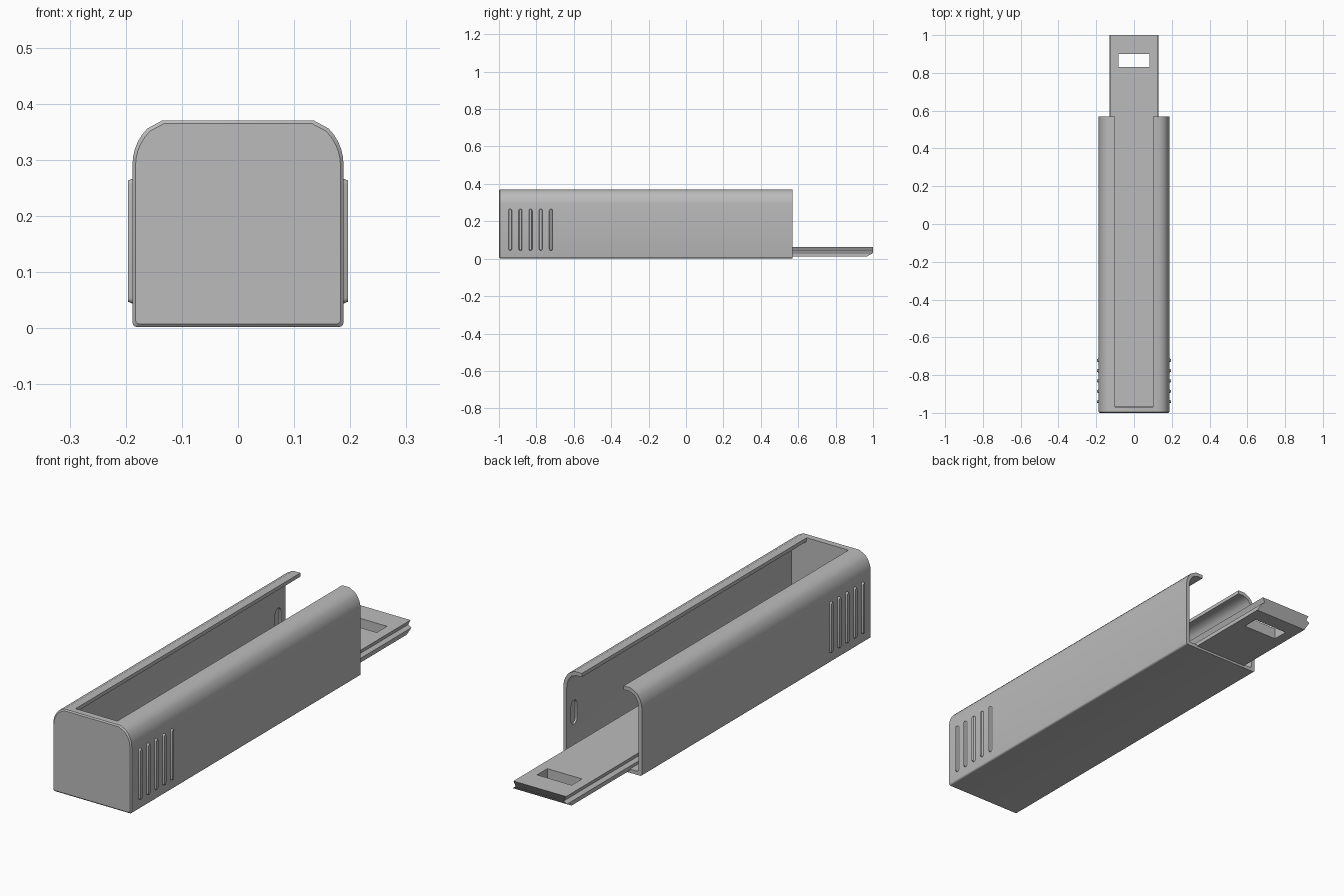
import bpy, bmesh, math

if "Cube" in bpy.data.objects:
    bpy.data.objects.remove(bpy.data.objects["Cube"])

grey = bpy.data.materials.new("light_grey")
grey.diffuse_color = (0.5, 0.5, 0.5, 1)
grey.use_nodes = True
grey.node_tree.nodes["Principled BSDF"].inputs["Base Color"].default_value = grey.diffuse_color


def finish(name, bm):
    bmesh.ops.recalc_face_normals(bm, faces=bm.faces)
    me = bpy.data.meshes.new(name)
    bm.to_mesh(me)
    bm.free()
    me.materials.append(grey)
    ob = bpy.data.objects.new(name, me)
    bpy.context.collection.objects.link(ob)
    return ob


def loft(name, rings):
    """Join closed rings of 3D points and cap both ends."""
    bm = bmesh.new()
    loops = [[bm.verts.new(p) for p in r] for r in rings]
    n = len(loops[0])
    for a, b in zip(loops, loops[1:]):
        for i in range(n):
            bm.faces.new((a[i], a[(i + 1) % n], b[(i + 1) % n], b[i]))
    bm.faces.new(loops[0])
    bm.faces.new(loops[-1])
    return finish(name, bm)


def box(name, x0, x1, y0, y1, z0, z1):
    ring = [(x0, z0), (x1, z0), (x1, z1), (x0, z1)]
    return loft(name, [[(x, y, z) for x, z in ring] for y in (y0, y1)])


def cut(ob, cutter):
    m = ob.modifiers.new("cut", 'BOOLEAN')
    m.operation = 'DIFFERENCE'
    m.solver = 'EXACT'
    m.object = cutter
    bpy.context.view_layer.objects.active = ob
    bpy.ops.object.modifier_apply(modifier=m.name)
    bpy.data.objects.remove(cutter)


def smooth(ob):
    bpy.ops.object.select_all(action='DESELECT')
    ob.select_set(True)
    bpy.context.view_layer.objects.active = ob
    bpy.ops.object.shade_smooth_by_angle(angle=math.radians(32))


def mirrored(half):
    return half + [(-x, z) for x, z in reversed(half)]


def shell_profile(d):
    """Case cross-section, inset by d."""
    w, r = 0.188 - d, 0.008
    half = [(w - r + r * math.sin(a), d + 0.002 + r - r * math.cos(a))
            for a in [math.radians(t) for t in (0, 30, 60, 90)]]
    R = 0.09 - d
    cx, cz = w - R, 0.292
    half += [(cx + R * math.cos(a), cz + R * math.sin(a))
             for a in [math.radians(t) for t in range(0, 46, 9)]]
    half.append((0.135 - d * 0.41, 0.37 - d))
    return mirrored(half)


def at(profile, y):
    return [(x, y, z) for x, z in profile]


def stadium(name, x0, x1, y, z, hw, hh, taper=0.0):
    """Upright rounded bar between x0 and x1, narrower at x1 by taper."""
    rings = []
    for x, t in ((x0, 0), (x1, taper)):
        r, ring = hw - t, []
        for s, off in ((1, 0), (-1, math.pi)):
            for k in range(9):
                a = off + math.pi * k / 8
                ring.append((x, y + r * math.cos(a), z + s * (hh - hw) + r * math.sin(a)))
        rings.append(ring)
    return loft(name, rings)


# Case: outer block with softened front edge, hollowed out and open at the back
front = [(x * 0.972, -1.0, 0.186 + (z - 0.186) * 0.972) for x, z in shell_profile(0)]
case = loft("case", [front, at(shell_profile(0), -0.995), at(shell_profile(0), 0.57)])
cut(case, loft("cavity", [at(shell_profile(0.016), y) for y in (-0.968, 0.7)]))
# Long slot in the top
cut(case, box("slot", -0.1, 0.1, -0.968, 0.7, 0.3, 0.5))
# Oval dents on the inner walls near the open end
for s in (-1, 1):
    cut(case, stadium("dent", s * 0.15, s * 0.181, 0.52, 0.165, 0.02, 0.052))
smooth(case)

# Grip ribs on both sides
for s in (-1, 1):
    for i in range(5):
        smooth(stadium("grip_rib", s * 0.184, s * 0.196, -0.94 + 0.0545 * i,
                       0.155, 0.011, 0.113, 0.005))

# Sliding tongue: notched sides, tip chamfered underneath
prof = mirrored([(0.13, 0.012), (0.13, 0.03), (0.115, 0.04), (0.126, 0.062)])
tip = [(x, 0.968 if z < 0.02 else 1.0, z) for x, z in prof]
tongue = loft("tongue", [at(prof, -0.967), tip])
cut(tongue, box("hole", -0.083, 0.083, 0.83, 0.9, -0.1, 0.2))
